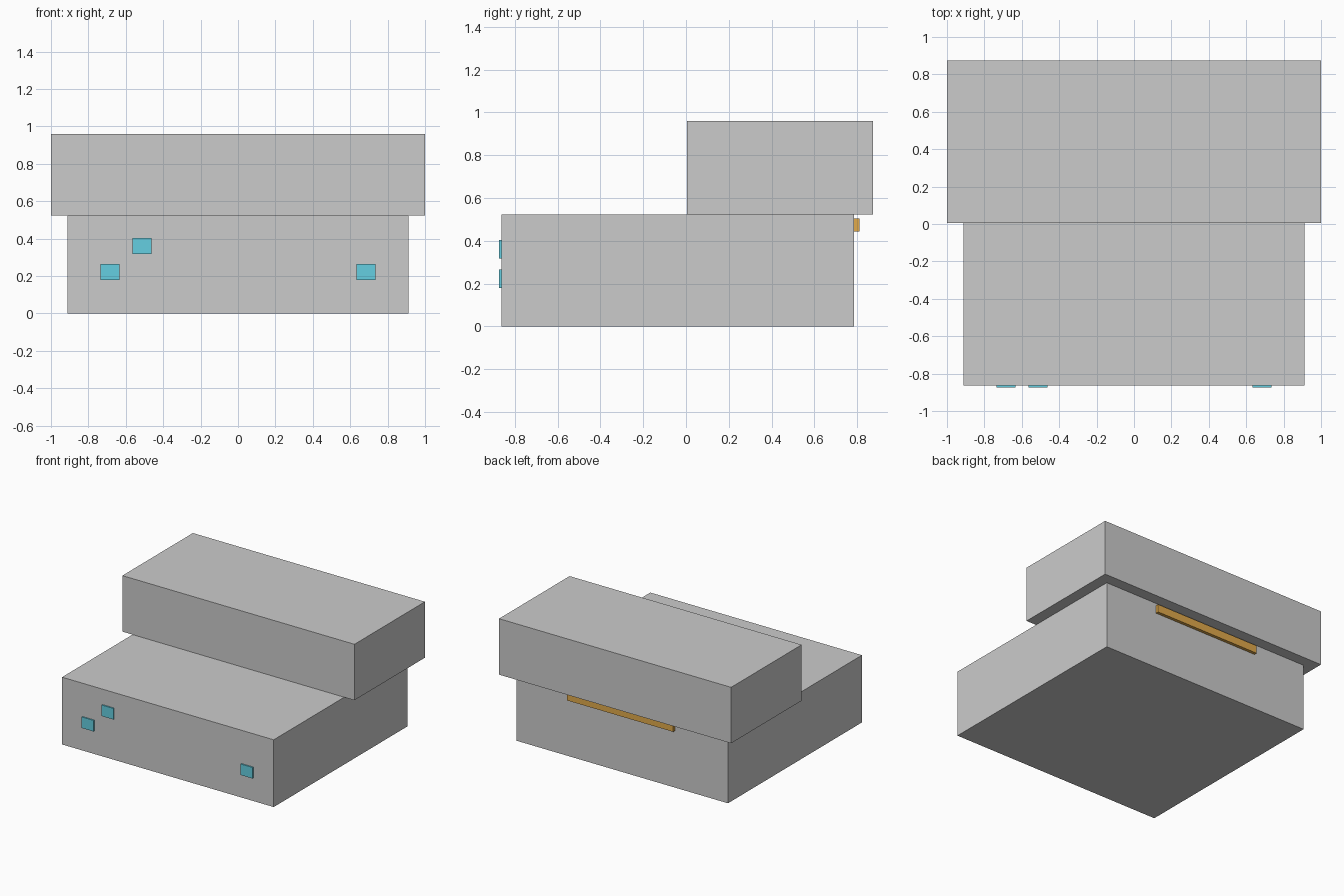
import bpy

if "Cube" in bpy.data.objects:
    bpy.data.objects.remove(bpy.data.objects["Cube"])


def material(name, color):
    m = bpy.data.materials.new(name)
    m.diffuse_color = color
    m.use_nodes = True
    m.node_tree.nodes["Principled BSDF"].inputs["Base Color"].default_value = m.diffuse_color
    return m


def box(name, lo, hi, mat=None):
    bpy.ops.mesh.primitive_cube_add(size=1, location=[(a + b) / 2 for a, b in zip(lo, hi)])
    ob = bpy.context.object
    ob.name = name
    ob.scale = [b - a for a, b in zip(lo, hi)]
    bpy.ops.object.transform_apply(location=False, rotation=False, scale=True)
    if mat:
        ob.data.materials.append(mat)
    return ob


glass = material("window_blue", (0.13, 0.62, 0.75, 1))
amber = material("trim_orange", (0.75, 0.4, 0.07, 1))

# Two stacked storeys, the upper one set back and overhanging
box("lower_storey", (-0.912, -0.863, 0), (0.912, 0.786, 0.524))
box("upper_storey", (-1, 0.005, 0.524), (1, 0.873, 0.96))

# Small front windows
for i, (x, z) in enumerate([(-0.685, 0.222), (-0.514, 0.361), (0.685, 0.222)]):
    box(f"front_window_{i + 1}", (x - 0.051, -0.873, z - 0.043),
        (x + 0.051, -0.855, z + 0.043), glass)

# Light strip under the rear overhang
box("rear_strip", (-0.457, 0.786, 0.444), (0.457, 0.81, 0.505), amber)
